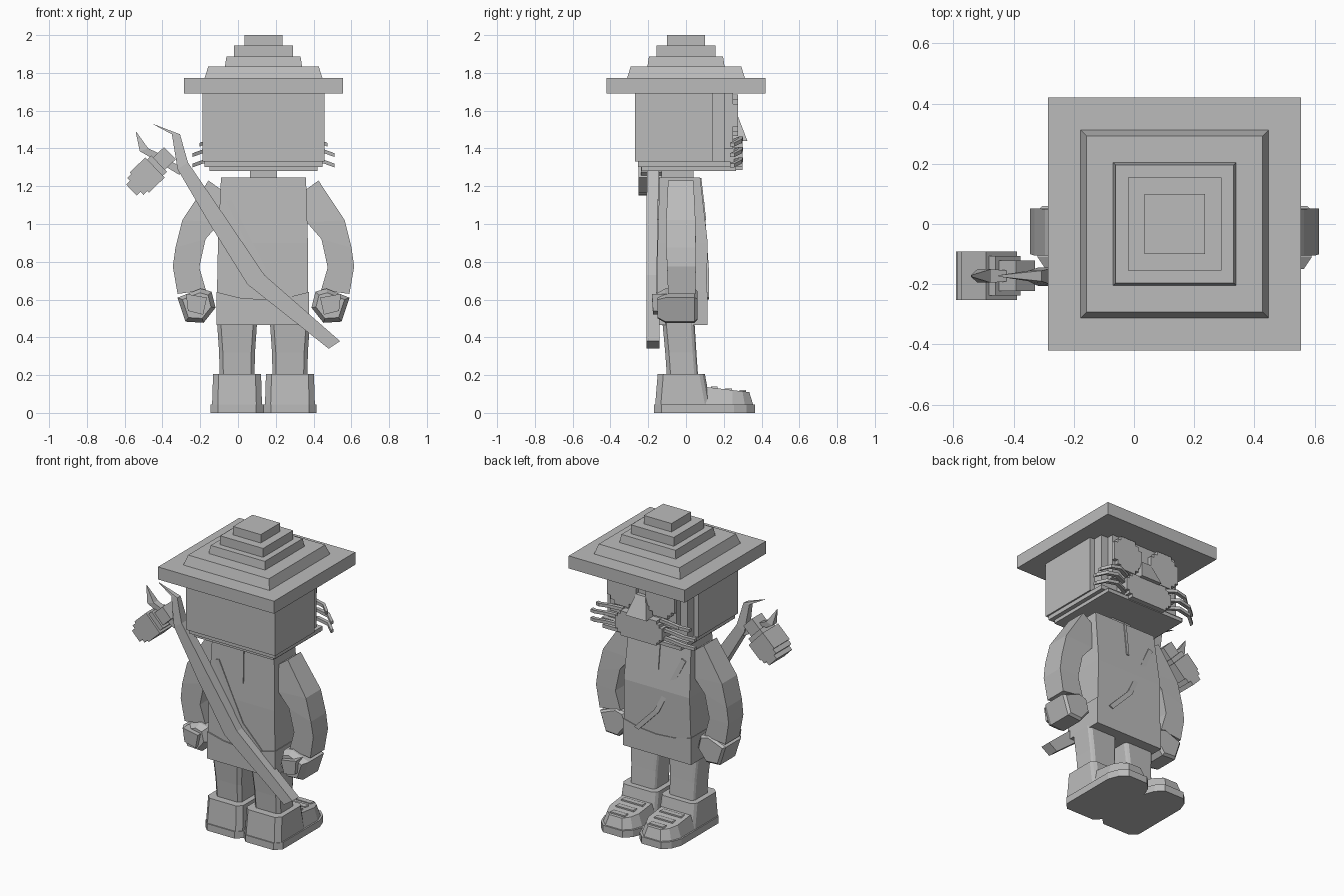
import bpy, bmesh
from mathutils import Vector

if "Cube" in bpy.data.objects:
    bpy.data.objects.remove(bpy.data.objects["Cube"])

C = 0.135  # body centre line
SIDES = (("left", 1), ("right", -1))

grey = bpy.data.materials.new("plain_grey")
grey.use_nodes = True
colour = (0.5, 0.5, 0.5, 1)
grey.diffuse_color = colour
grey.node_tree.nodes["Principled BSDF"].inputs["Base Color"].default_value = colour


def loft(name, rings):
    """Bridge a list of equal-length rings and cap both ends."""
    bm = bmesh.new()
    vs = [[bm.verts.new(p) for p in ring] for ring in rings]
    n = len(rings[0])
    for a, b in zip(vs, vs[1:]):
        for i in range(n):
            j = (i + 1) % n
            bm.faces.new((a[i], a[j], b[j], b[i]))
    bm.faces.new(vs[0])
    bm.faces.new(vs[-1])
    bmesh.ops.recalc_face_normals(bm, faces=bm.faces)
    mesh = bpy.data.meshes.new(name)
    bm.to_mesh(mesh)
    bm.free()
    mesh.materials.append(grey)
    ob = bpy.data.objects.new(name, mesh)
    bpy.context.collection.objects.link(ob)
    return ob


def plan(cx, hx, y0, y1, z, heel=0.0, toe=None):
    """Horizontal ring; corners are cut when heel is set."""
    zf = z if callable(z) else (lambda y: z)
    if not heel:
        pts = [(-hx, y0), (hx, y0), (hx, y1), (-hx, y1)]
    else:
        tx, ty = toe or (heel, heel)
        half = [(hx - heel, y0), (hx, y0 + heel), (hx, y1 - ty),
                (hx - tx * 0.35, y1 - ty * 0.4), (hx - tx, y1)]
        pts = half + [(-x, y) for x, y in reversed(half)]
    return [Vector((cx + x, y, zf(y))) for x, y in pts]


def box(name, cx, hx, y0, y1, z0, z1, hx_top=None):
    return loft(name, [plan(cx, hx, y0, y1, z0), plan(cx, hx_top or hx, y0, y1, z1)])


def prism(name, pts, y0, y1):
    return loft(name, [[(x, y, z) for x, z in pts] for y in (y0, y1)])


def ribbon(name, rows, cx=0.0, s=1):
    """Band through rows of (x1, z1, x2, z2, y0, y1)."""
    return loft(name, [[(cx + s * a, y0, b), (cx + s * c, y0, d),
                        (cx + s * c, y1, d), (cx + s * a, y1, b)]
                       for a, b, c, d, y0, y1 in rows])


def stepped_plate(name, cx, cz, hx, hz, step, y0, y1):
    """Rounded plate with staircase corners."""
    q = [(hx, hz - 2 * step), (hx - step, hz - 2 * step), (hx - step, hz - step),
         (hx - 2 * step, hz - step), (hx - 2 * step, hz)]
    pts = q + [(-x, z) for x, z in reversed(q)]
    pts += [(-x, -z) for x, z in q] + [(x, -z) for x, z in reversed(q)]
    return prism(name, [(cx + x, cz + z) for x, z in pts], y0, y1)


# Hat: square brim and stacked tiers (half width low, high, z low, z high)
for name, lo, hi, z0, z1 in (("hat_brim", .42, .42, 1.69, 1.772),
                             ("hat_tier_low", .312, .292, 1.772, 1.835),
                             ("hat_tier_mid", .204, .196, 1.835, 1.887),
                             ("hat_tier_high", .155, .155, 1.887, 1.945),
                             ("hat_top", .1, .1, 1.945, 2.0)):
    loft(name, [plan(C, lo, -lo, lo, z0), plan(C, hi, -hi, hi, z1)])

# Head, stepped jaw and neck
box("head", C, .322, -.27, .14, 1.33, 1.69)
box("face_block", C, .29, .14, .205, 1.33, 1.69)
box("brow_block", C, .24, .205, .25, 1.4, 1.69)
box("jaw_upper", C, .312, -.255, .235, 1.303, 1.33)
box("jaw_lower", C, .285, -.235, .265, 1.28, 1.303)
box("neck", C, .072, -.13, .04, 1.24, 1.28)

# Eyes, nose, muzzle
for side, s in SIDES:
    stepped_plate(side + "_eye", C + s * .14, 1.575, .105, .11, .025, .25, .275)
stepped_plate("muzzle", C, 1.365, .17, .08, .02, .2, .3)
loft("nose", [plan(C, .075, .25, .325, 1.44), plan(C, .035, .25, .275, 1.57)])

# Curved whiskers
for side, s in SIDES:
    for i, z in enumerate((1.44, 1.385, 1.33)):
        reach = (.9, 1, 1)[i]
        path = [(.15, .26, 0), (.24, .29, .012), (.32, .285, 0), (.375, .245, -.02)]
        loft(f"{side}_whisker_{i + 1}",
             [[(C + s * x * reach, y + a, z + dz + b) for a, b in
               ((-.012, -.01), (.012, -.01), (.012, .01), (-.012, .01))]
              for x, y, dz in path])

# Tunic body and flared hem
loft("tunic", [plan(C - .005, .242, -.15, .108, .6), plan(C - .003, .238, -.15, .115, .9),
               plan(C, .225, -.14, .075, 1.245)])
prism("tunic_hem", [(C + x, z) for x, z in
                    ((-.25, .465), (.242, .465), (.242, .64), (.12, .61),
                     (0, .6), (-.13, .61), (-.25, .64))], -.158, .113)


def front_y(z):
    return .115 - max(0, z - .9) * .04 / .345


def back_y(z):
    return -.15 + max(0, z - .9) * .01 / .345


# Centre seams and diagonal straps on both sides of the tunic
for face, surf, t in (("chest", front_y, .006), ("back", back_y, -.006)):
    ribbon(face + "_seam", [(C - .009, z, C + .009, z, surf(z) - t, surf(z) + t)
                            for z in (1.02, 1.243)])
    ribbon(face + "_strap", [(x, z, x + .03, z + .012, surf(z) - t, surf(z) + t)
                             for x, z in ((-.065, 1.12), (.115, .75), (.26, .6))])

for side, s in SIDES:
    # Bowed sleeve
    ribbon(side + "_arm", [(.291, 1.23, .222, 1.18, -.095, .04),
                           (.43, 1.02, .228, 1.01, -.105, .05),
                           (.466, .875, .307, .92, -.105, .052),
                           (.48, .775, .34, .77, -.1, .052),
                           (.455, .63, .305, .65, -.095, .05)], C, s)
    # Fist with curled fingers
    fist = [(.333, .658), (.455, .61), (.413, .483), (.317, .477), (.254, .557), (.275, .642)]
    mid = Vector((.35, .57))
    loft(side + "_hand", [[(C + s * (mid.x + (x - mid.x) * k), y, mid.y + (z - mid.y) * k)
                           for x, z in fist]
                          for y, k in ((-.15, .75), (-.11, 1), (.045, 1), (.06, .85))])
    ribbon(side + "_fingers", [(.30, .61, .41, .63, -.18, -.1),
                               (.32, .52, .40, .54, -.175, -.1)], C, s)

    # Leg
    cx = C + s * .14
    loft(side + "_leg", [plan(cx, .092, -.1, .065, .18, .02),
                         plan(cx, .095, -.11, .055, .32, .02),
                         plan(cx, .106, -.125, .045, .48, .02)])
    # Shoe: sole, upper, ankle cuff and straps
    loft(side + "_sole", [plan(cx, .14, -.17, .365, z, .04, (.07, .11)) for z in (0, .045)])
    loft(side + "_shoe_upper", [plan(cx, .13, -.163, .355, .045, .04, (.07, .11)),
                                plan(cx, .105, -.15, .335, lambda y: .15 - .12 * y,
                                     .035, (.06, .09))])
    loft(side + "_ankle_cuff", [plan(cx, .132, -.163, .13, .045, .03),
                                plan(cx, .127, -.15, .1, .205, .03)])
    for i, y in enumerate((.15, .225, .3)):
        top = .157 - .12 * y
        box(f"{side}_shoe_strap_{i + 1}", cx, .095 - .012 * i, y - .018, y + .018,
            top - .04, top, .075 - .012 * i)

# Crooked staff across the back
ribbon("staff", [(.54, .38, .48, .34, -.21, -.14),
                 (.14, .73, .05, .68, -.21, -.14),
                 (-.07, 1.04, -.15, 1.0, -.21, -.14),
                 (-.265, 1.326, -.32, 1.29, -.205, -.145),
                 (-.307, 1.475, -.35, 1.475, -.19, -.155),
                 (-.45, 1.53, -.446, 1.526, -.175, -.17)])
ribbon("staff_twig", [(-.30, 1.30, -.31, 1.26, -.19, -.155),
                      (-.40, 1.36, -.41, 1.32, -.19, -.155)])
ribbon("staff_leaf", [(-.41, 1.37, -.44, 1.34, -.19, -.155),
                      (-.475, 1.4, -.52, 1.385, -.195, -.15),
                      (-.54, 1.49, -.541, 1.485, -.175, -.17)])

# Hanging blossom of stacked tilted blocks (start, end, half width, half depth)
top, axis, across = Vector((-.4, 1.337)), Vector((-.72, -.69)), Vector((.69, -.72))
for i, (t0, t1, w, d) in enumerate(((-.055, .025, .045, .05), (.025, .055, .06, .065),
                                    (.055, .17, .074, .08), (.17, .2, .062, .08),
                                    (.2, .228, .04, .08))):
    rows = []
    for t in (t0, t1):
        a, b = top + axis * t + across * w, top + axis * t - across * w
        rows.append((a.x, a.y, b.x, b.y, -.172 - d, -.172 + d))
    ribbon(f"blossom_block_{i + 1}", rows)
